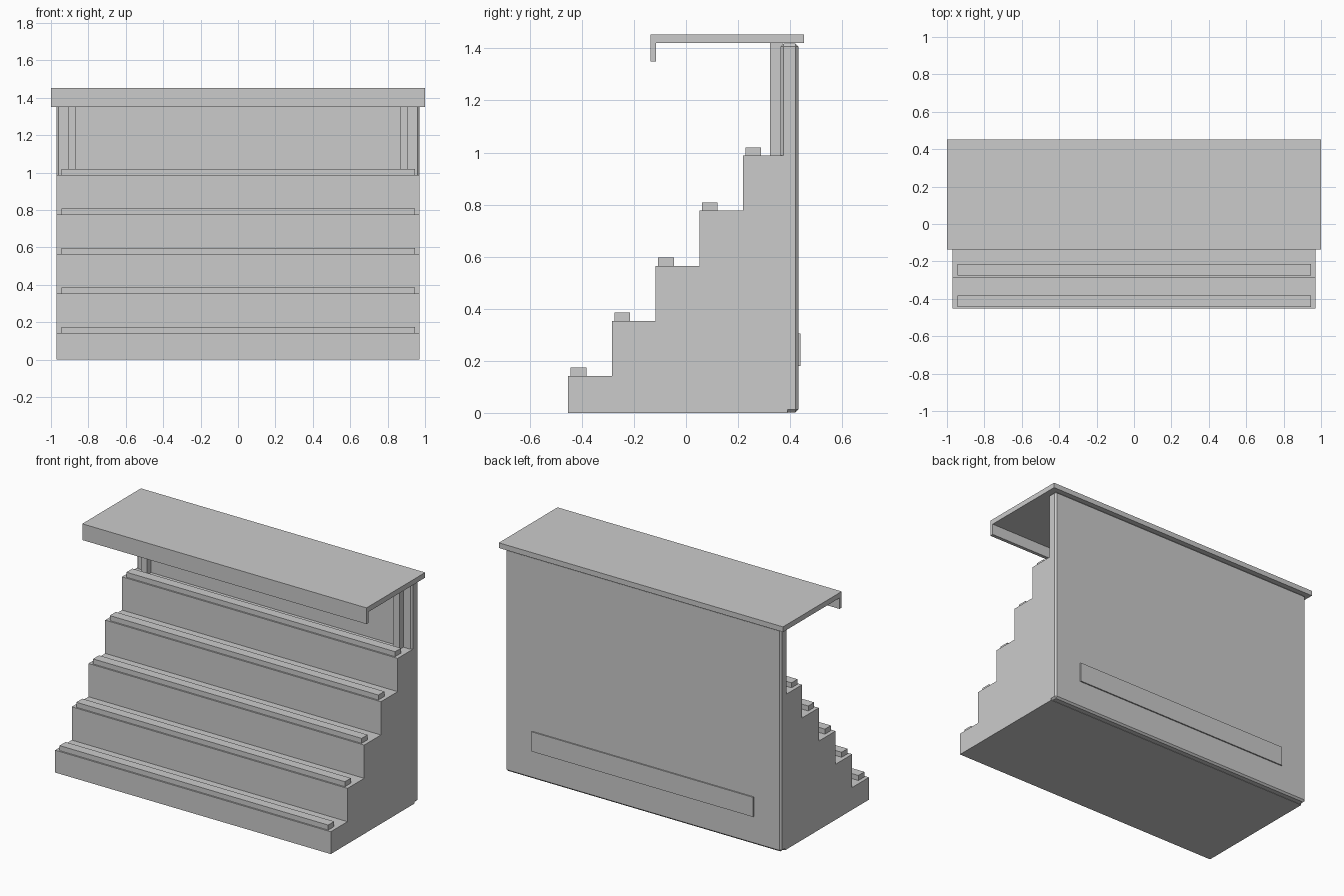
import bpy, bmesh

if "Cube" in bpy.data.objects:
    bpy.data.objects.remove(bpy.data.objects["Cube"])

grey = bpy.data.materials.new("concrete grey")
grey.diffuse_color = (0.6, 0.6, 0.6, 1)
grey.use_nodes = True
grey.node_tree.nodes["Principled BSDF"].inputs["Base Color"].default_value = grey.diffuse_color


def finish(name, bm):
    bmesh.ops.recalc_face_normals(bm, faces=bm.faces)
    mesh = bpy.data.meshes.new(name)
    bm.to_mesh(mesh)
    bm.free()
    mesh.materials.append(grey)
    obj = bpy.data.objects.new(name, mesh)
    bpy.context.collection.objects.link(obj)
    return obj


def extrude_profile(name, points, half_width):
    """Extrude a (y, z) outline across x."""
    bm = bmesh.new()
    face = bm.faces.new([bm.verts.new((-half_width, y, z)) for y, z in points])
    new = bmesh.ops.extrude_face_region(bm, geom=[face])["geom"]
    verts = [v for v in new if isinstance(v, bmesh.types.BMVert)]
    bmesh.ops.translate(bm, verts=verts, vec=(2 * half_width, 0, 0))
    return finish(name, bm)


def box(name, x, y, z, bevel=0):
    bm = bmesh.new()
    bmesh.ops.create_cube(bm, size=1)
    for v in bm.verts:
        v.co = [r[0] if c < 0 else r[1] for c, r in zip(v.co, (x, y, z))]
    if bevel:
        bmesh.ops.bevel(bm, geom=bm.edges[:], offset=bevel, segments=1, affect='EDGES')
    return finish(name, bm)


STEPS, TREAD, RISE = 5, 0.168, 0.2115
FRONT, BASE, BACK = -0.453, 0.142, 0.39

# Stepped terrace body
outline = [(BACK, 0), (FRONT, 0)]
for i in range(STEPS):
    z = BASE + i * RISE
    outline.append((FRONT + i * TREAD, z))
    outline.append((FRONT + (i + 1) * TREAD if i < STEPS - 1 else BACK, z))
extrude_profile("terrace", outline, 0.97)

# Bench on each step
for i in range(STEPS):
    y, z = FRONT + 0.01 + i * TREAD, BASE + i * RISE
    box(f"bench_{i + 1}", (-0.945, 0.945), (y, y + 0.06), (z, z + 0.032))

# Back wall with chamfered edges, and its raised panel
box("back_wall", (-0.97, 0.97), (0.363, 0.432), (0.002, 1.418), bevel=0.011)
box("back_panel", (-0.78, 0.78), (0.42, 0.44), (0.18, 0.305))

# Roof posts
for name, s in (("left_post", -1), ("right_post", 1)):
    box(name, sorted((s * 0.865, s * 0.909)), (0.323, 0.37), (0.98, 1.425))

# Roof with front lip
extrude_profile("roof", [(0.453, 1.42), (0.453, 1.453), (-0.137, 1.453),
                         (-0.137, 1.35), (-0.115, 1.35), (-0.115, 1.42)], 1.0)
